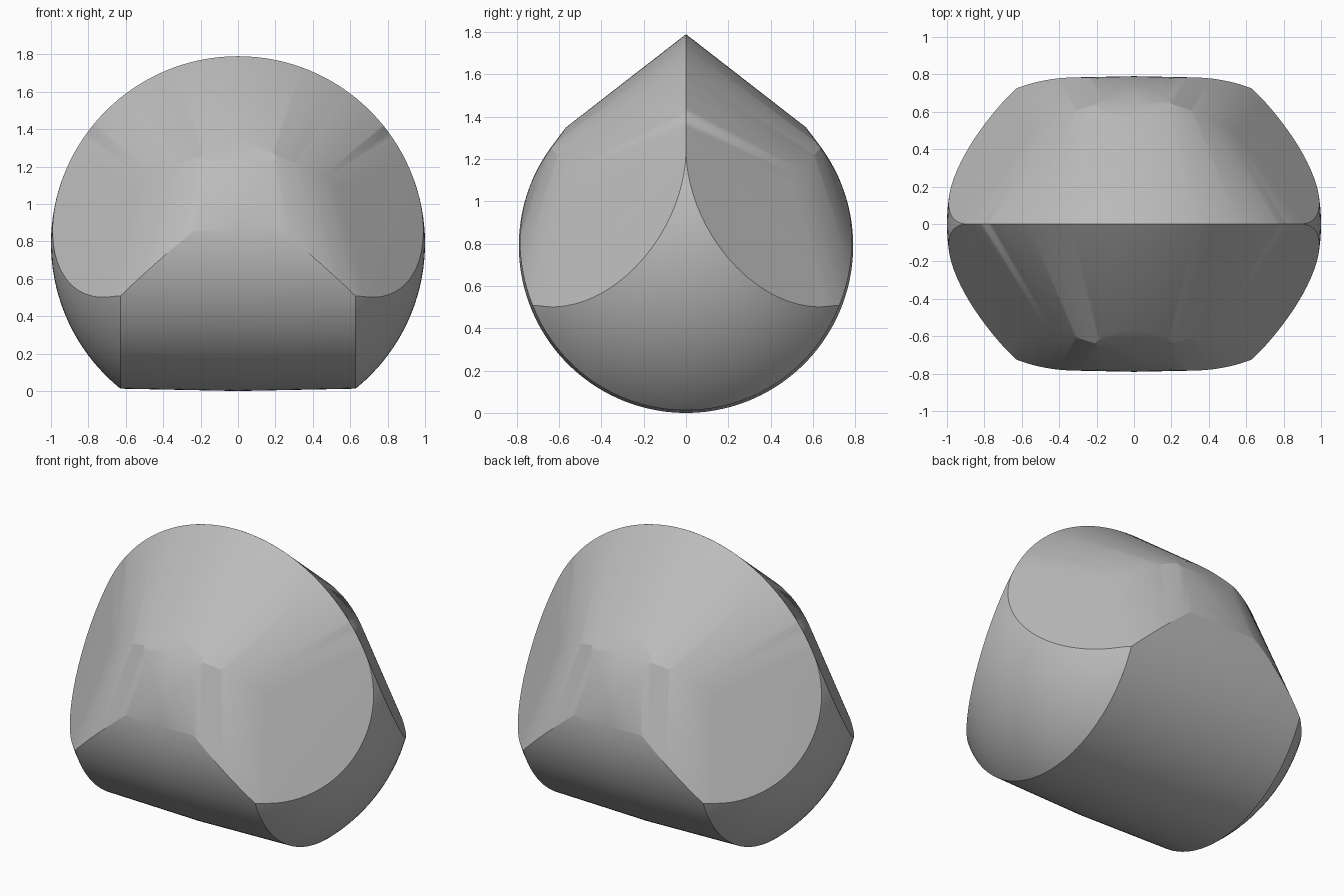
import bpy, bmesh
from math import sin, cos, pi, radians, sqrt
from mathutils import Vector

if "Cube" in bpy.data.objects:
    bpy.data.objects.remove(bpy.data.objects["Cube"])

CORE = 0.79                      # radius of the inner ball every cut touches
TILT = sqrt(1 - CORE * CORE)     # makes the roof cuts meet in a ridge at y = 0
RIDGE_END = radians(27)


def ring_normal(side, a):
    return Vector((CORE * cos(a), side * TILT, CORE * sin(a)))


def arc(start, end, steps):
    return [start.slerp(end, i / steps) for i in range(steps + 1)]


normals = []
# Belly: a slightly barrelled roller along x, running up both faces
for i in range(91):
    a = radians(-217 + i * 254 / 90)
    for lean in (-0.02, 0.02):
        normals.append(Vector((lean, cos(a), sin(a))).normalized())

for side in (-1, 1):
    neck = Vector((0, side * 0.953, 0.303)).normalized()
    # Roof: conical sweep on each face
    for i in range(61):
        normals.append(ring_normal(side, RIDGE_END + (pi - 2 * RIDGE_END) * i / 60))
    # Shoulders: sweep from the roof ends back to the neck of the belly
    for a in (RIDGE_END, pi - RIDGE_END):
        normals += arc(ring_normal(side, a), neck, 18)[1:]

# Ball trimmed by every flat cut
bm = bmesh.new()
bmesh.ops.create_uvsphere(bm, u_segments=128, v_segments=64, radius=1)
for n in normals:
    cut = bmesh.ops.bisect_plane(
        bm, geom=bm.verts[:] + bm.edges[:] + bm.faces[:], dist=1e-6,
        plane_co=n * CORE, plane_no=n, clear_outer=True)
    rim = [e for e in cut["geom_cut"]
           if isinstance(e, bmesh.types.BMEdge) and e.is_boundary]
    if rim:
        bmesh.ops.holes_fill(bm, edges=rim, sides=0)

# Wrap the trimmed points in one clean closed skin
bmesh.ops.remove_doubles(bm, verts=bm.verts[:], dist=0.0005)
bmesh.ops.delete(bm, geom=bm.faces[:] + bm.edges[:], context="EDGES_FACES")
hull = bmesh.ops.convex_hull(bm, input=bm.verts[:])
spare = [v for v in bm.verts if not v.link_faces]
bmesh.ops.delete(bm, geom=spare, context="VERTS")
bmesh.ops.dissolve_limit(bm, angle_limit=0.002, verts=bm.verts[:], edges=bm.edges[:])
bmesh.ops.recalc_face_normals(bm, faces=bm.faces[:])
low = min(v.co.z for v in bm.verts)
bmesh.ops.translate(bm, verts=bm.verts[:], vec=(0, 0, -low))

mesh = bpy.data.meshes.new("rolling_body")
bm.to_mesh(mesh)
bm.free()
body = bpy.data.objects.new("rolling_body", mesh)
bpy.context.collection.objects.link(body)

# Plain grey finish
grey = bpy.data.materials.new("plain_grey")
grey.use_nodes = True
colour = (0.5, 0.5, 0.5, 1)
grey.diffuse_color = colour
grey.node_tree.nodes["Principled BSDF"].inputs["Base Color"].default_value = colour
mesh.materials.append(grey)

bpy.context.view_layer.objects.active = body
body.select_set(True)
bpy.ops.object.shade_smooth_by_angle(angle=radians(20))
